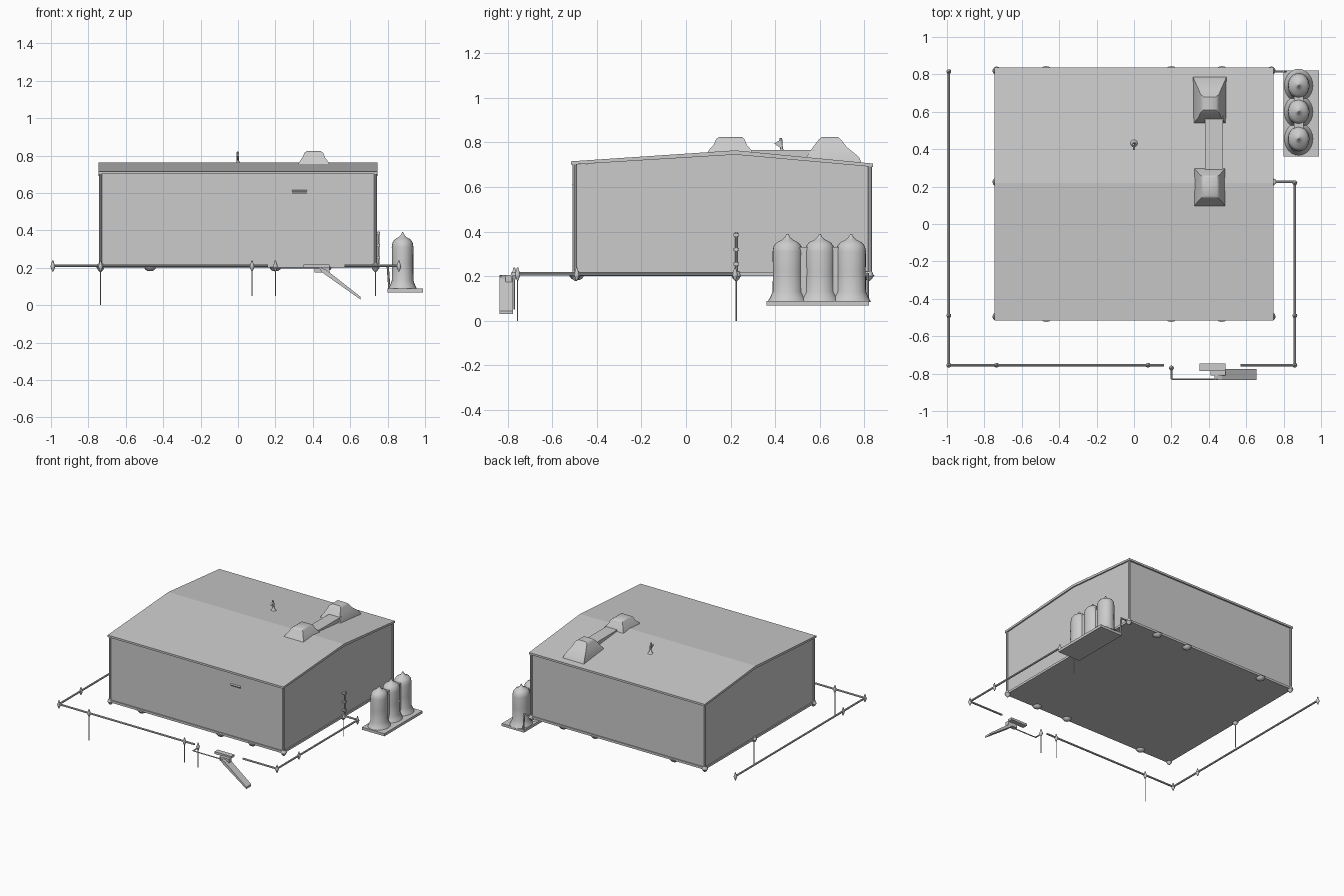
import bpy, bmesh, math
from mathutils import Vector


def finish(name, bm, smooth=False):
    bmesh.ops.recalc_face_normals(bm, faces=bm.faces)
    me = bpy.data.meshes.new(name)
    bm.to_mesh(me)
    bm.free()
    ob = bpy.data.objects.new(name, me)
    bpy.context.collection.objects.link(ob)
    if smooth:
        bpy.ops.object.select_all(action='DESELECT')
        ob.select_set(True)
        bpy.context.view_layer.objects.active = ob
        bpy.ops.object.shade_smooth_by_angle(angle=math.radians(40))
    return ob


def loft(name, rings, smooth=False):
    """Skin between closed rings of points and cap both ends."""
    bm = bmesh.new()
    vs = [[bm.verts.new(p) for p in r] for r in rings]
    n = len(rings[0])
    for a, b in zip(vs, vs[1:]):
        for i in range(n):
            j = (i + 1) % n
            bm.faces.new((a[i], a[j], b[j], b[i]))
    bm.faces.new(vs[0])
    bm.faces.new(vs[-1])
    return finish(name, bm, smooth)


def prism_x(name, x0, x1, yz):
    return loft(name, [[(x, y, z) for y, z in yz] for x in (x0, x1)])


def box(name, x0, x1, y0, y1, z0, z1):
    return prism_x(name, x0, x1, [(y0, z0), (y1, z0), (y1, z1), (y0, z1)])


def lathe(name, cx, cy, profile, n=24, sy=1.0):
    return loft(name, [[(cx + r * math.cos(2 * math.pi * i / n),
                         cy + sy * r * math.sin(2 * math.pi * i / n), z)
                        for i in range(n)] for r, z in profile], True)


def bar(name, a, b, r=0.007, n=8):
    a, b = Vector(a), Vector(b)
    d = b - a
    u = d.orthogonal().normalized()
    v = d.normalized().cross(u)
    ring = [(u * math.cos(2 * math.pi * i / n) + v * math.sin(2 * math.pi * i / n)) * r
            for i in range(n)]
    return loft(name, [[p + o for o in ring] for p in (a, b)], True)


def square_loft(name, cx, rings):
    """Rings are (half width, y0, y1, z)."""
    return loft(name, [[(cx - w, y0, z), (cx + w, y0, z), (cx + w, y1, z), (cx - w, y1, z)]
                       for w, y0, y1, z in rings], True)


# building: walls, gable roof slab, floor rim
prism_x("walls", -0.735, 0.735,
        [(-0.5, 0.205), (0.825, 0.205), (0.825, 0.70), (0.22, 0.75), (-0.5, 0.70)])
prism_x("roof", -0.745, 0.745,
        [(-0.515, 0.70), (0.22, 0.745), (0.838, 0.69), (0.838, 0.705),
         (0.22, 0.764), (-0.515, 0.715)])
box("floor_rim", -0.742, 0.742, -0.508, 0.832, 0.20, 0.217)

# corner trims and rounded feet
for sx in (-1, 1):
    for y in (-0.5, 0.825):
        bar("corner_trim", (sx * 0.735, y, 0.205), (sx * 0.735, y, 0.705), 0.009)
    for y in (-0.495, 0.225, 0.82):
        lathe("floor_foot", sx * 0.735, y,
              [(0.004, 0.178), (0.014, 0.188), (0.022, 0.202), (0.014, 0.222)], 12)
for y in (-0.49, 0.81):
    for x in (-0.47, 0.2, 0.47):
        lathe("floor_knob", x, y, [(0.012, 0.182), (0.025, 0.19), (0.035, 0.205)], 12)

# front wall ledge
prism_x("wall_ledge", 0.29, 0.37, [(-0.5, 0.595), (-0.51, 0.61), (-0.5, 0.615)])

# roof vents with flared bases
square_loft("front_vent", 0.405, [(0.085, 0.09, 0.30, 0.745), (0.08, 0.10, 0.295, 0.762),
                                  (0.06, 0.125, 0.272, 0.79), (0.05, 0.135, 0.262, 0.815),
                                  (0.036, 0.15, 0.25, 0.825)])
square_loft("rear_vent", 0.405, [(0.09, 0.53, 0.79, 0.70), (0.085, 0.54, 0.775, 0.735),
                                 (0.06, 0.57, 0.72, 0.78), (0.05, 0.595, 0.695, 0.812),
                                 (0.034, 0.61, 0.68, 0.825)])
prism_x("roof_duct", 0.38, 0.475, [(0.27, 0.74), (0.58, 0.71), (0.58, 0.765), (0.27, 0.767)])

# roof antenna
lathe("antenna_base", 0.0, 0.43, [(0.025, 0.738), (0.012, 0.752), (0.007, 0.77)], 10)
bar("antenna_mast", (0, 0.43, 0.75), (-0.003, 0.425, 0.82), 0.006)
prism_x("antenna_fin", -0.005, 0.006, [(0.432, 0.77), (0.43, 0.815), (0.395, 0.795)])

# perimeter rail
Z = 0.211
bar("left_rail", (-0.99, 0.82, Z), (-0.99, -0.755, Z))
bar("front_rail_left", (-0.99, -0.755, Z), (0.16, -0.755, Z))
bar("front_rail_right", (0.57, -0.755, Z), (0.86, -0.755, Z))
bar("right_rail", (0.86, -0.755, Z), (0.86, 0.225, Z))
bar("rail_return", (0.86, 0.225, Z), (0.74, 0.225, Z))
for x, y in ((-0.99, -0.755), (-0.99, -0.49), (-0.99, 0.815), (0.86, -0.755),
             (0.86, -0.49), (0.86, 0.22), (-0.735, -0.755), (0.075, -0.755), (0.2, -0.77)):
    lathe("rail_joint", x, y, [(0.003, 0.18), (0.009, 0.195), (0.013, 0.208),
                               (0.007, 0.225), (0.003, 0.24)], 10)

# thin posts
for x, y in ((-0.735, -0.755), (0.075, -0.755), (0.2, -0.77), (-0.735, 0.225), (0.735, 0.225)):
    bar("rail_post", (x, y, 0.2), (x, y, 0.0 if x < -0.7 else 0.05), 0.003, 6)

# entry ramp with landing and side rail
box("ramp_landing", 0.35, 0.49, -0.785, -0.745, 0.2, 0.217)
box("ramp_step", 0.41, 0.49, -0.81, -0.78, 0.175, 0.205)
loft("ramp", [[(x, y, z) for x, z in ((0.43, 0.205), (0.45, 0.175), (0.655, 0.03),
                                     (0.655, 0.045), (0.47, 0.19))]
              for y in (-0.835, -0.775)])
bar("ramp_rail_end", (0.2, -0.76, 0.2), (0.2, -0.83, 0.2), 0.005)
bar("ramp_rail", (0.2, -0.83, 0.2), (0.45, -0.83, 0.2), 0.004)

# side wall ladder
bar("ladder_pole", (0.752, 0.225, 0.22), (0.752, 0.225, 0.395), 0.005)
for z in (0.255, 0.32, 0.385):
    box("ladder_rung", 0.735, 0.76, 0.213, 0.238, z - 0.006, z + 0.006)

# gas tanks on a tray
box("tank_tray", 0.80, 0.99, 0.36, 0.82, 0.068, 0.088)
for y in (0.455, 0.60, 0.74):
    lathe("tank", 0.88, y,
          [(0.078, 0.085), (0.068, 0.105), (0.058, 0.13), (0.057, 0.22), (0.058, 0.31),
           (0.054, 0.335), (0.042, 0.352), (0.022, 0.363), (0.01, 0.375), (0.003, 0.39)],
          24, 1.15)
for y in (0.53, 0.67):
    box("tank_bridge", 0.855, 0.905, y - 0.03, y + 0.03, 0.085, 0.33)
bar("tray_bracket", (0.74, 0.815, 0.21), (0.80, 0.815, 0.21), 0.006)
bar("tray_strut", (0.80, 0.815, 0.215), (0.81, 0.815, 0.08), 0.006)
